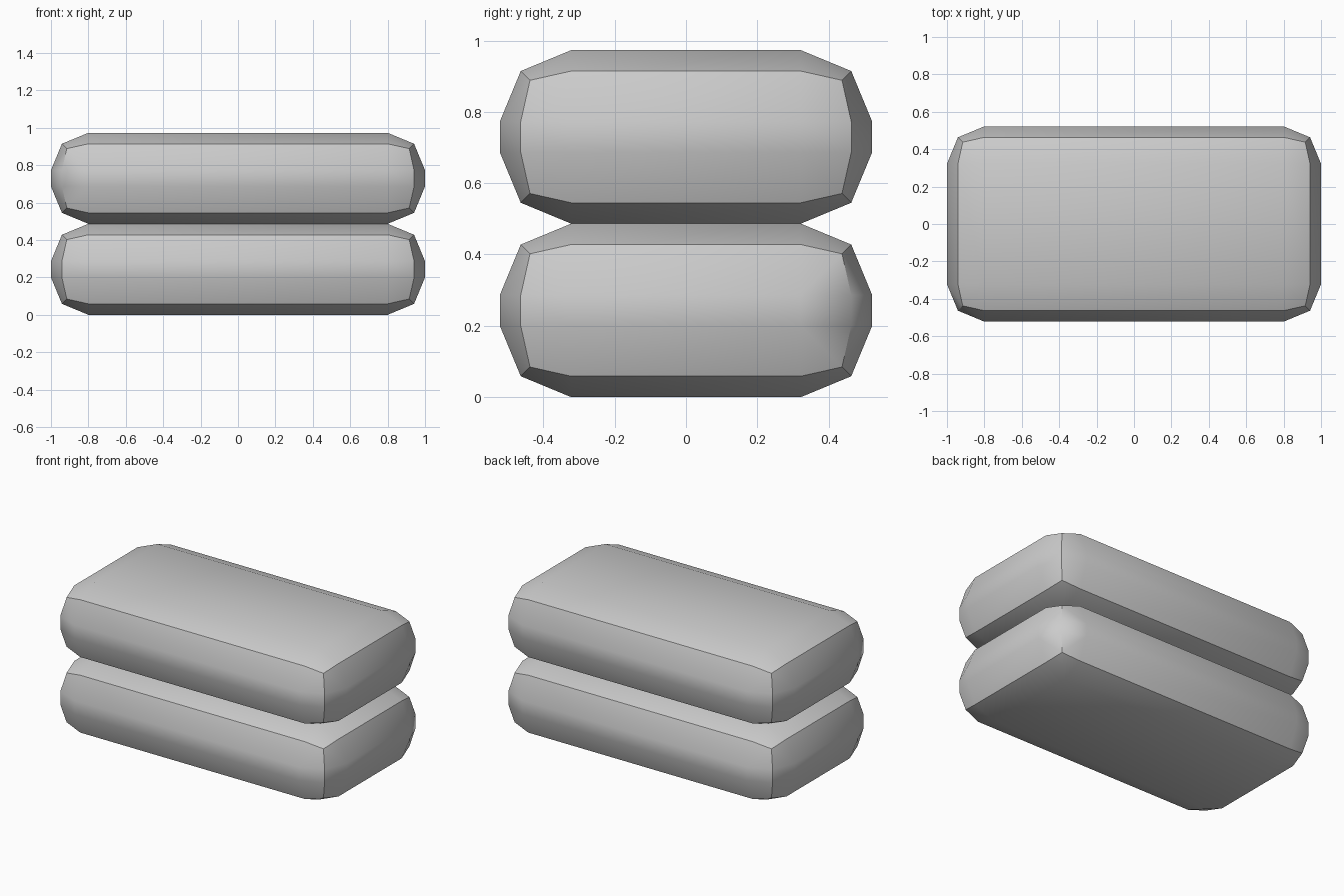
import bpy
import bmesh
import math

cube = bpy.data.objects.get("Cube")
if cube:
    bpy.data.objects.remove(cube, do_unlink=True)

WIDTH, DEPTH, HEIGHT, RADIUS = 2.0, 1.044, 0.4865, 0.2

grey = bpy.data.materials.new("soft_grey")
grey.use_nodes = True
colour = (0.6, 0.6, 0.6, 1.0)
grey.diffuse_color = colour
grey.node_tree.nodes["Principled BSDF"].inputs["Base Color"].default_value = colour


def cushion(name, bottom, soft_side):
    """Rounded block with creased corner ridges, one upright ridge left soft."""
    bm = bmesh.new()
    bmesh.ops.create_cube(bm, size=1)
    bmesh.ops.scale(bm, vec=(WIDTH, DEPTH, HEIGHT), verts=bm.verts)
    bmesh.ops.bevel(bm, geom=bm.edges[:], offset=RADIUS, offset_type="OFFSET",
                    segments=2, profile=0.5, affect="EDGES")
    for face in bm.faces:
        face.smooth = True
    # Crease the ridges, leaving the upright one on the soft corner smooth
    for edge in bm.edges:
        a, b = (v.co for v in edge.verts)
        mid = (a + b) / 2
        upright = abs(a.x - b.x) < 0.001 and abs(a.y - b.y) < 0.001
        soft = upright and mid.x * soft_side > 0 and mid.y * soft_side > 0
        edge.smooth = soft or edge.calc_face_angle(0) < math.radians(30)
    mesh = bpy.data.meshes.new(name)
    bm.to_mesh(mesh)
    bm.free()
    mesh.materials.append(grey)
    obj = bpy.data.objects.new(name, mesh)
    obj.location.z = bottom + HEIGHT / 2
    bpy.context.collection.objects.link(obj)


# Two stacked cushions, the upper turned half way round
cushion("lower_cushion", 0, 1)
cushion("upper_cushion", HEIGHT, -1)
